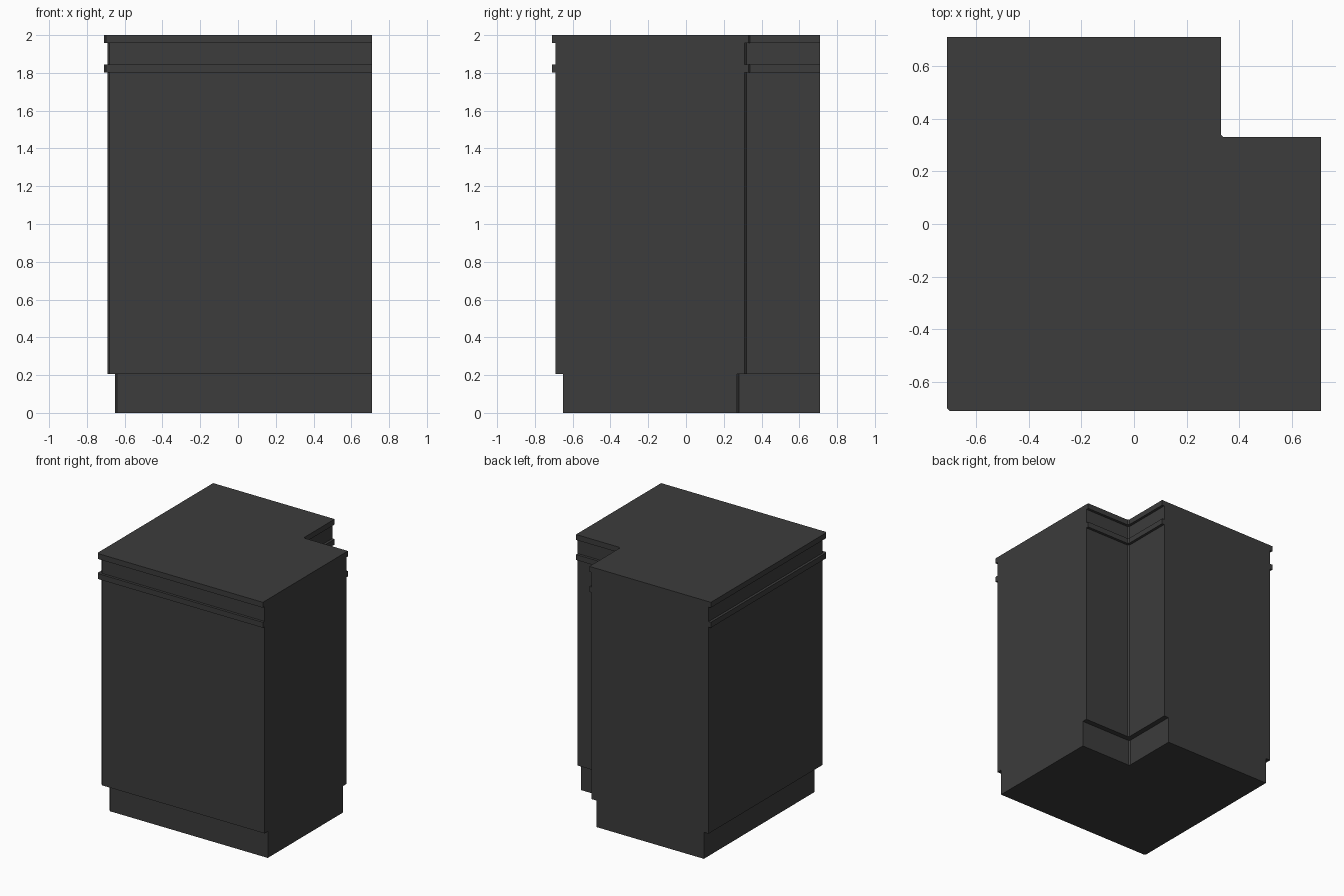
import bpy, bmesh

if "Cube" in bpy.data.objects:
    bpy.data.objects.remove(bpy.data.objects["Cube"])

E = 0.71        # half width of the footprint
N = 0.33        # notch corner position
C = 0.01        # corner chamfer

mat = bpy.data.materials.new("dark_grey")
mat.diffuse_color = (0.045, 0.045, 0.045, 1)
mat.use_nodes = True
mat.node_tree.nodes["Principled BSDF"].inputs["Base Color"].default_value = mat.diffuse_color


def l_prism(name, inset, z0, z1, bottom=True, top=True):
    """L-shaped slab; the exposed sides are inset, the two ends stay flush."""
    o, n = -E + inset, N - inset
    pts = [(o, o + C), (o + C, o), (E, o), (E, n), (n + C, n),
           (n, n + C), (n, E), (o, E)]
    bm = bmesh.new()
    lo = [bm.verts.new((x, y, z0)) for x, y in pts]
    hi = [bm.verts.new((x, y, z1)) for x, y in pts]
    k = len(pts)
    for i in range(k):
        j = (i + 1) % k
        bm.faces.new((lo[i], lo[j], hi[j], hi[i]))
    if bottom:
        bm.faces.new(lo[::-1])
    if top:
        bm.faces.new(hi)
    me = bpy.data.meshes.new(name)
    bm.to_mesh(me)
    bm.free()
    me.materials.append(mat)
    ob = bpy.data.objects.new(name, me)
    bpy.context.collection.objects.link(ob)
    return ob


# Recessed plinth, cabinet body, and two thin trims around a frieze
l_prism("plinth", 0.06, 0.0, 0.205, top=False)
l_prism("cabinet_body", 0.02, 0.205, 1.803, top=False)
l_prism("lower_trim", 0.0, 1.803, 1.845)
l_prism("frieze", 0.02, 1.845, 1.958, bottom=False, top=False)
l_prism("countertop", 0.0, 1.958, 2.0)
